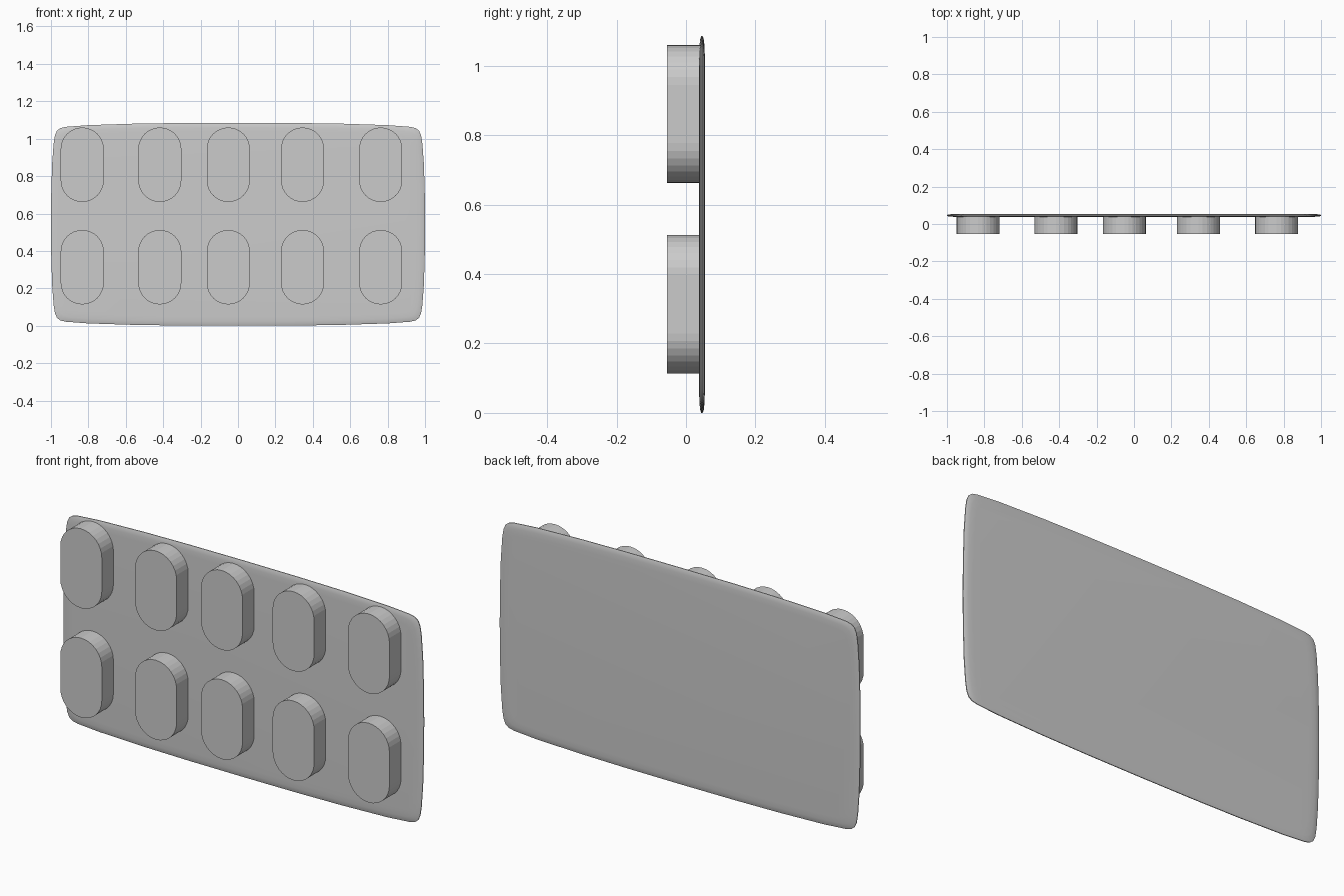
import bpy, bmesh, math

cube = bpy.data.objects.get("Cube")
if cube:
    bpy.data.objects.remove(cube, do_unlink=True)

# One plain grey for everything
grey = bpy.data.materials.new("light_grey")
grey.use_nodes = True
GREY = (0.6, 0.6, 0.6, 1)
grey.diffuse_color = GREY
grey.node_tree.nodes["Principled BSDF"].inputs["Base Color"].default_value = GREY


def loft(name, rings):
    """Skin a stack of equal-length rings and cap both ends."""
    bm = bmesh.new()
    loops = [[bm.verts.new(p) for p in ring] for ring in rings]
    for a, b in zip(loops, loops[1:]):
        for i in range(len(a)):
            j = (i + 1) % len(a)
            bm.faces.new((a[i], a[j], b[j], b[i]))
    bm.faces.new(loops[0])
    bm.faces.new(loops[-1])
    bmesh.ops.recalc_face_normals(bm, faces=bm.faces)
    mesh = bpy.data.meshes.new(name)
    bm.to_mesh(mesh)
    bm.free()
    mesh.materials.append(grey)
    obj = bpy.data.objects.new(name, mesh)
    bpy.context.collection.objects.link(obj)
    return obj


# Backing sheet: bowed rectangle with small round corners and a thin rim
HALF_H = 0.5425
MID_Y = 0.046
quarter = [(1, 0), (0.999, 0.15), (0.994, 0.32), (0.986, 0.43), (0.979, 0.475),
           (0.968, 0.5), (0.95, 0.514), (0.92, 0.521), (0.8, 0.53),
           (0.55, 0.538), (0.3, 0.5415), (0, HALF_H)]
half = quarter + [(-x, z) for x, z in quarter[-2::-1]]
outline = half + [(x, -z) for x, z in half[-2:0:-1]]


def sheet_ring(inset, y):
    sx, sz = 1 - inset, (HALF_H - inset) / HALF_H
    return [(x * sx, MID_Y + y, HALF_H + z * sz) for x, z in outline]


rim = [(0.05, 0.008), (0.025, 0.007), (0.008, 0.005), (0, 0.002)]
rings = [sheet_ring(i, -y) for i, y in rim] + [sheet_ring(i, y) for i, y in reversed(rim)]
sheet = loft("backing_sheet", rings)
bpy.context.view_layer.objects.active = sheet
sheet.select_set(True)
bpy.ops.object.shade_smooth_by_angle(angle=math.radians(50))

# Pill pockets: flat-faced capsules in two rows of five
RADIUS, STRAIGHT, STEPS = 0.115, 0.084, 16


def pocket_ring(cx, cz, y):
    ring = []
    for side in (0, 1):
        for i in range(STEPS + 1):
            a = math.pi * (side + i / STEPS)
            shift = STRAIGHT if side == 0 else -STRAIGHT
            ring.append((cx + RADIUS * math.cos(a), y, cz + shift + RADIUS * math.sin(a)))
    return ring


for row, cz in (("lower", 0.313), ("upper", 0.861)):
    for n, cx in enumerate((-0.833, -0.418, -0.052, 0.345, 0.763), 1):
        loft(f"{row}_pocket_{n}", [pocket_ring(cx, cz, y) for y in (-0.054, MID_Y)])
